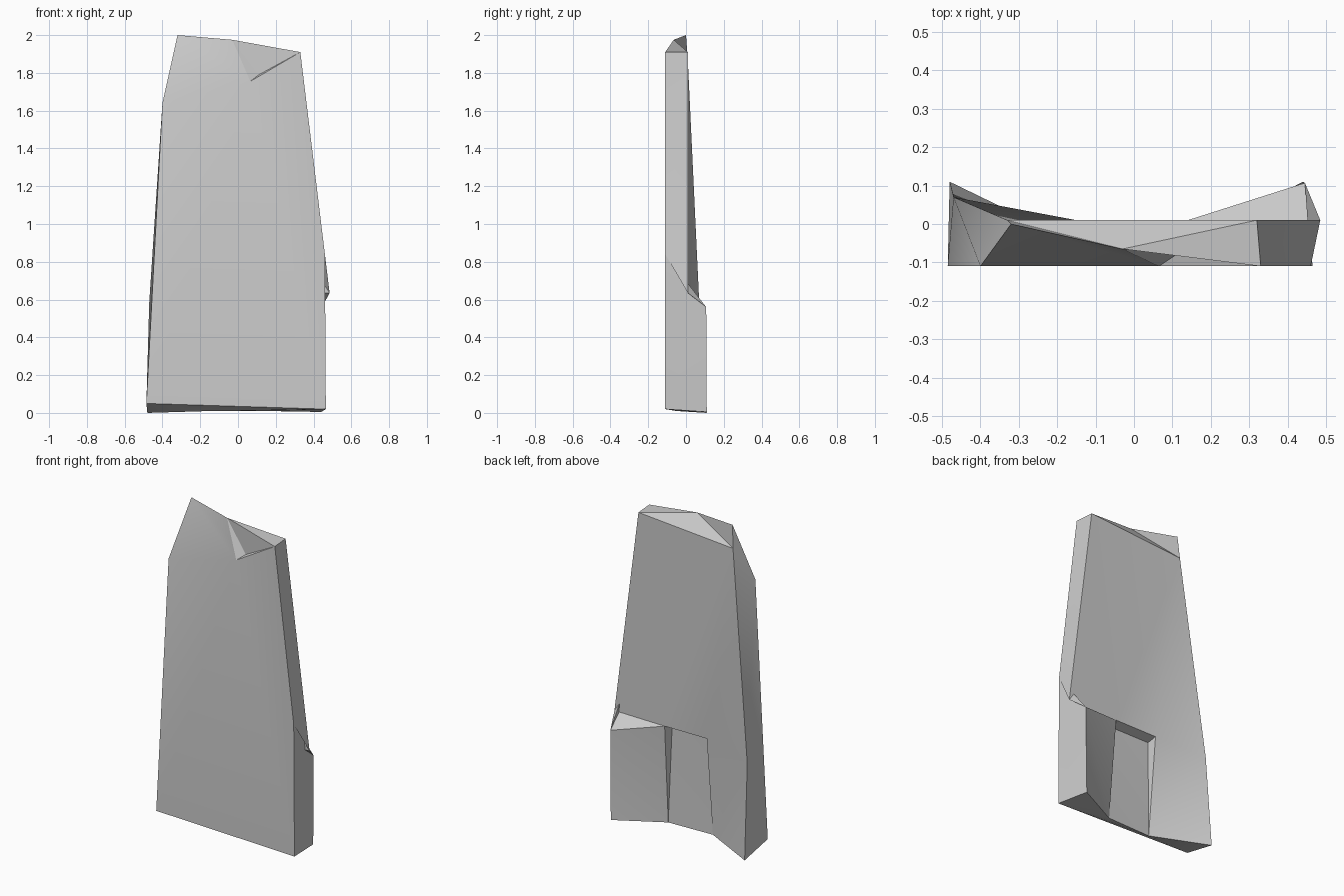
import bpy
import bmesh
import math

cube = bpy.data.objects.get("Cube")
if cube:
    bpy.data.objects.remove(cube)

FRONT, BACK, INSET = -0.11, 0.01, -0.05

# Corner points of the broken slab
points = {
    # front plane
    "front_foot_left": (0.465, FRONT, 0.02),
    "front_bend_left": (0.46, FRONT, 0.84),
    "front_top_left": (0.33, FRONT, 1.91),
    "notch": (0.065, FRONT, 1.755),
    "front_top_right": (-0.40, FRONT, 1.64),
    "front_foot_right": (-0.485, FRONT, 0.05),
    # chipped top
    "ledge": (0.11, -0.08, 1.79),
    "crest": (-0.03, -0.065, 1.975),
    "peak": (-0.32, 0.0, 2.0),
    # back plane
    "back_top_left": (0.32, BACK, 1.91),
    "back_top_right": (-0.33, BACK, 1.86),
    "back_bend_left": (0.485, BACK, 0.635),
    "lip_left": (0.14, BACK, 0.63),
    "lip_right": (-0.15, BACK, 0.63),
    # rear leg and flange
    "leg_top": (0.445, 0.107, 0.56),
    "leg_foot": (0.44, 0.11, 0.005),
    "flange_bend": (-0.47, 0.07, 0.585),
    "flange_foot": (-0.48, 0.11, 0.0),
    # recess between them
    "inset_top_left": (0.13, INSET, 0.615),
    "inset_top_right": (-0.145, INSET, 0.615),
    "inset_foot_left": (0.15, -0.04, 0.01),
    "inset_foot_right": (-0.15, INSET, 0.01),
}

# Facets, each listed by its corners
facets = [
    # front and chipped top
    "front_foot_left front_bend_left front_top_left notch front_top_right front_foot_right",
    "front_top_right notch peak",
    "notch ledge crest",
    "notch crest peak",
    "notch front_top_left ledge",
    "ledge front_top_left crest",
    "crest front_top_left back_top_left",
    "crest back_top_left back_top_right",
    "crest back_top_right peak",
    # left side
    "front_top_left front_bend_left back_bend_left back_top_left",
    "front_bend_left front_foot_left leg_foot leg_top back_bend_left",
    # right side
    "front_top_right front_foot_right flange_foot flange_bend",
    "front_top_right flange_bend back_top_right peak",
    # back, leg and flange
    "back_top_left back_bend_left lip_left lip_right back_top_right",
    "back_bend_left leg_top lip_left",
    "leg_top leg_foot inset_foot_left lip_left",
    "back_top_right lip_right flange_bend",
    "lip_right inset_foot_right flange_foot flange_bend",
    # recess
    "lip_left inset_foot_left inset_top_left",
    "lip_left inset_top_left inset_top_right lip_right",
    "inset_top_left inset_foot_left inset_foot_right inset_top_right",
    "lip_right inset_top_right inset_foot_right",
    # underside
    "front_foot_left front_foot_right flange_foot inset_foot_right inset_foot_left leg_foot",
]

bm = bmesh.new()
verts = {name: bm.verts.new(co) for name, co in points.items()}
for facet in facets:
    bm.faces.new([verts[name] for name in facet.split()])
bmesh.ops.triangulate(bm, faces=bm.faces[:])
bmesh.ops.recalc_face_normals(bm, faces=bm.faces[:])
mesh = bpy.data.meshes.new("broken_slab")
bm.to_mesh(mesh)
bm.free()

slab = bpy.data.objects.new("broken_slab", mesh)
bpy.context.collection.objects.link(slab)

# Plain grey stone
grey = bpy.data.materials.new("stone_grey")
grey.use_nodes = True
colour = (0.6, 0.6, 0.6, 1.0)
grey.diffuse_color = colour
grey.node_tree.nodes["Principled BSDF"].inputs["Base Color"].default_value = colour
mesh.materials.append(grey)

# Soft facets with sharp breaks
bpy.ops.object.select_all(action="DESELECT")
slab.select_set(True)
bpy.context.view_layer.objects.active = slab
bpy.ops.object.shade_smooth_by_angle(angle=math.radians(30))
